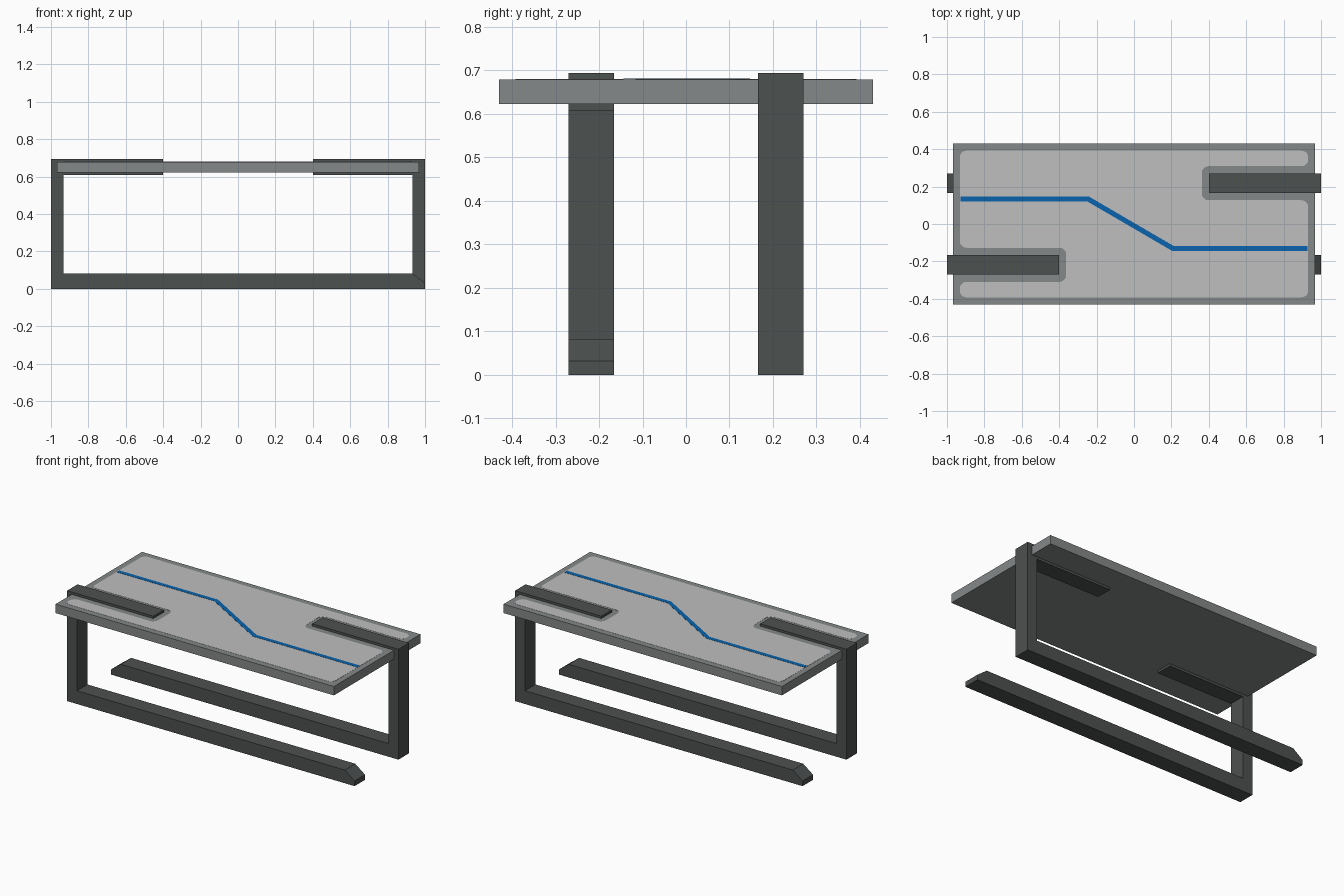
import bpy, bmesh, math
from mathutils import Vector, Matrix

if "Cube" in bpy.data.objects:
    bpy.data.objects.remove(bpy.data.objects["Cube"])


def material(name, rgb):
    m = bpy.data.materials.new(name)
    m.diffuse_color = (*rgb, 1)
    m.use_nodes = True
    m.node_tree.nodes["Principled BSDF"].inputs["Base Color"].default_value = m.diffuse_color
    return m


DARK = material("dark frame grey", (0.073, 0.082, 0.080))
MID = material("slab grey", (0.235, 0.250, 0.246))
LIGHT = material("panel light grey", (0.521, 0.521, 0.521))
BLUE = material("stripe blue", (0.003, 0.127, 0.418))


def prism(name, pts, depth, mat):
    """Extrude a closed 3D outline along a vector."""
    bm = bmesh.new()
    face = bm.faces.new([bm.verts.new(p) for p in pts])
    ext = bmesh.ops.extrude_face_region(bm, geom=[face])["geom"]
    bmesh.ops.translate(bm, vec=depth,
                        verts=[v for v in ext if isinstance(v, bmesh.types.BMVert)])
    bmesh.ops.recalc_face_normals(bm, faces=bm.faces)
    me = bpy.data.meshes.new(name)
    bm.to_mesh(me)
    bm.free()
    me.materials.append(mat)
    ob = bpy.data.objects.new(name, me)
    bpy.context.collection.objects.link(ob)
    return ob


def rounded(pts, r, steps=5):
    """Round every corner of a 2D outline."""
    out = []
    for i, p in enumerate(pts):
        p = Vector(p)
        a = (Vector(pts[i - 1]) - p).normalized() * r
        b = (Vector(pts[(i + 1) % len(pts)]) - p).normalized() * r
        for k in range(steps + 1):
            t = k / steps * math.pi / 2
            out.append(p + a * (1 - math.sin(t)) + b * (1 - math.cos(t)))
    return out


# Frames: C-shaped side profile with a chamfered foot tip, second one turned round
profile = [(-1, 0), (1, 0), (1, 0.032), (0.932, 0.083), (-0.932, 0.083),
           (-0.932, 0.608), (-0.4, 0.608), (-0.4, 0.694), (-1, 0.694)]
for name, angle in (("front_frame", 0), ("back_frame", math.pi)):
    frame = prism(name, [(x, -0.27, z) for x, z in profile], (0, 0.104, 0), DARK)
    frame.data.transform(Matrix.Rotation(angle, 4, 'Z'))

# Table slab
SLAB_TOP = 0.679
prism("table_slab", [(-0.968, -0.43, 0.623), (0.968, -0.43, 0.623),
                     (0.968, 0.43, 0.623), (-0.968, 0.43, 0.623)],
      (0, 0, SLAB_TOP - 0.623), MID)

# Light inlay panel, notched around both frame arms
half = [(-0.931, -0.392), (0.931, -0.392), (0.931, 0.127),
        (0.363, 0.127), (0.363, 0.309), (0.931, 0.309)]
outline = half + [(-x, -y) for x, y in half]
prism("top_panel", [(p.x, p.y, SLAB_TOP - 0.001) for p in rounded(outline, 0.035)],
      (0, 0, 0.002), LIGHT)

# Blue stripe with two mitred bends
path = [(-0.928, 0.134), (-0.246, 0.134), (0.207, -0.13), (0.928, -0.13)]
w = 0.0135
shift = [0, w * 0.27, w * 0.27, 0]
upper = [(x + s, y + w) for (x, y), s in zip(path, shift)]
lower = [(x - s, y - w) for (x, y), s in zip(path, shift)]
prism("blue_stripe", [(x, y, SLAB_TOP) for x, y in upper + lower[::-1]],
      (0, 0, 0.002), BLUE)
